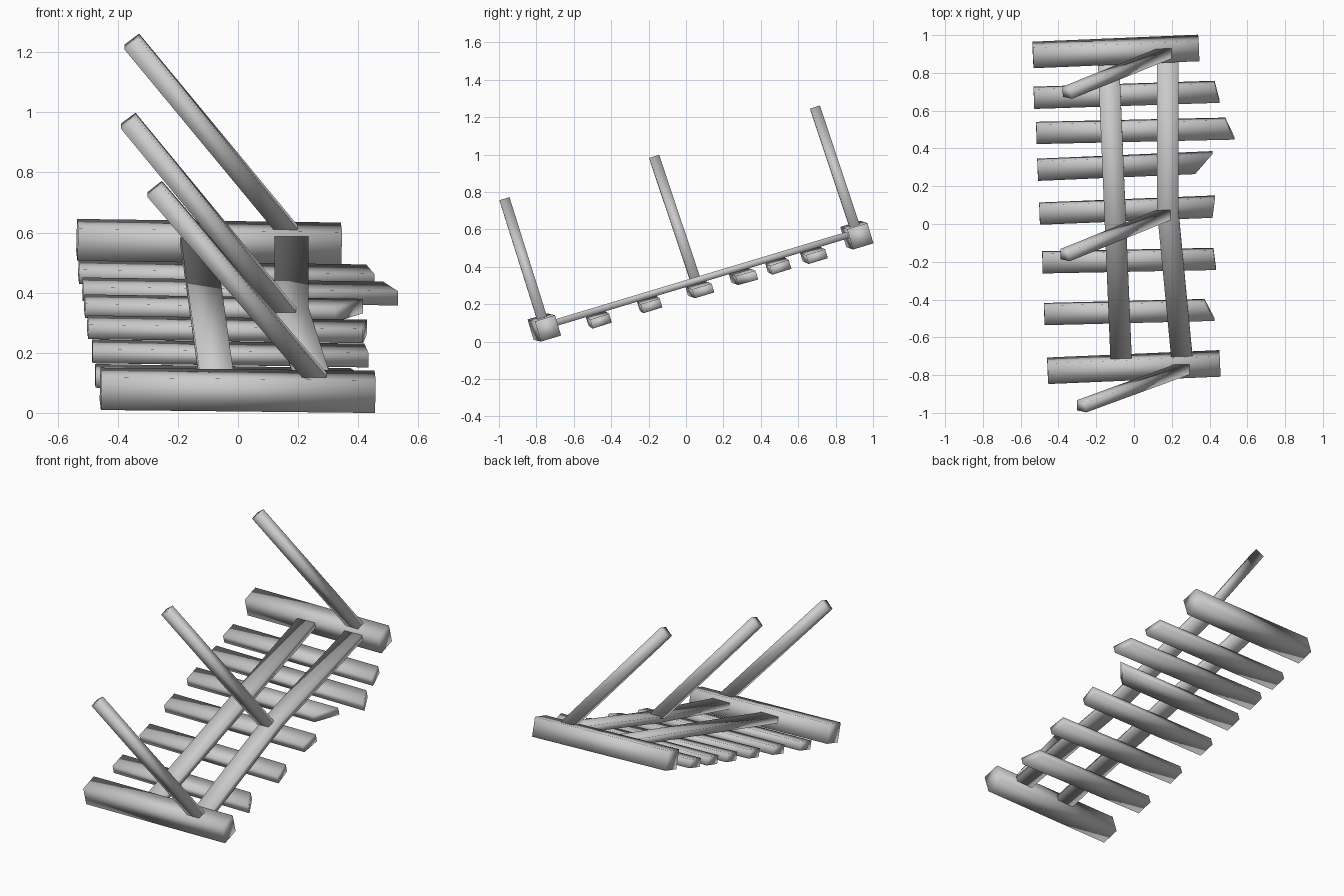
import bpy, bmesh, math
from mathutils import Vector

if "Cube" in bpy.data.objects:
    bpy.data.objects.remove(bpy.data.objects["Cube"])

TILT = math.atan(0.3)
C, S = math.cos(TILT), math.sin(TILT)
NORMAL = Vector((0, -S, C))      # normal of the leaning frame
ALONG = Vector((0, C, S))        # direction up the frame


def timber(name, pts, w, t, up=NORMAL, cut_a=None, cut_b=None):
    """Four-sided timber along pts; the ends can be cut by slanted planes."""
    pts = [Vector(p) for p in pts]
    bm = bmesh.new()
    rings = []
    last = len(pts) - 1
    for i, p in enumerate(pts):
        d = (pts[min(i + 1, last)] - pts[max(i - 1, 0)]).normalized()
        v = (up - d * up.dot(d)).normalized()
        u = v.cross(d)
        cut = cut_a if i == 0 else cut_b if i == last else None
        ring = []
        for su, sv in ((-1, -1), (1, -1), (1, 1), (-1, 1)):
            o = u * su * w / 2 + v * sv * t / 2
            if cut is not None:
                o -= d * (o.dot(cut) / d.dot(cut))
            ring.append(bm.verts.new(p + o))
        rings.append(ring)
    for a, b in zip(rings, rings[1:]):
        for k in range(4):
            n = (k + 1) % 4
            bm.faces.new((a[k], a[n], b[n], b[k]))
    bm.faces.new(rings[0])
    bm.faces.new(rings[-1])
    bmesh.ops.recalc_face_normals(bm, faces=bm.faces)
    for f in bm.faces:
        f.smooth = True
    me = bpy.data.meshes.new(name)
    bm.to_mesh(me)
    bm.free()
    ob = bpy.data.objects.new(name, me)
    bpy.context.collection.objects.link(ob)
    return ob


# thick end beams
timber("lower_beam", [(-0.457, -0.777, 0.08), (0.455, -0.738, 0.07)], 0.113, 0.113)
timber("upper_beam", [(-0.535, 0.895, 0.575), (0.343, 0.932, 0.563)], 0.113, 0.113)

# thin slats: left x, left y, right y, right x at the upper and lower edge
slats = [(-0.475, -0.477, -0.455, 0.37, 0.43),
         (-0.485, -0.203, -0.185, 0.42, 0.435),
         (-0.50, 0.055, 0.092, 0.43, 0.415),
         (-0.51, 0.287, 0.325, 0.42, 0.32),
         (-0.517, 0.482, 0.505, 0.48, 0.535),
         (-0.53, 0.668, 0.70, 0.425, 0.455)]
for i, (xl, yl, yr, xt, xb) in enumerate(slats):
    z = 0.31 + 0.3 * (yl + yr) / 2 - 0.054
    k = -(xt - xb) / 0.12
    timber(f"slat_{i + 1}", [(xl, yl, z + 0.007), ((xt + xb) / 2, yr, z - 0.007)],
           0.108, 0.05, cut_b=Vector((1, k * C, k * S)))

# long flat rails lying on the slats
rails = {"left_rail": [(-0.135, 0.87), (-0.068, -0.72)],
         "right_rail": [(0.178, 0.87), (0.178, 0.08), (0.255, -0.72)]}
for name, path in rails.items():
    timber(name, [(x, y, 0.31 + 0.3 * y) for x, y in path], 0.113, 0.036)

# slanting posts, feet cut flush with the frame
posts = [((0.255, -0.77, 0.125), (-0.277, -0.965, 0.745)),
         ((0.168, 0.052, 0.325), (-0.365, -0.165, 0.972)),
         ((0.16, 0.902, 0.615), (-0.353, 0.695, 1.235))]
for i, p in enumerate(posts):
    timber(f"post_{i + 1}", p, 0.062, 0.056, up=ALONG, cut_a=NORMAL)
